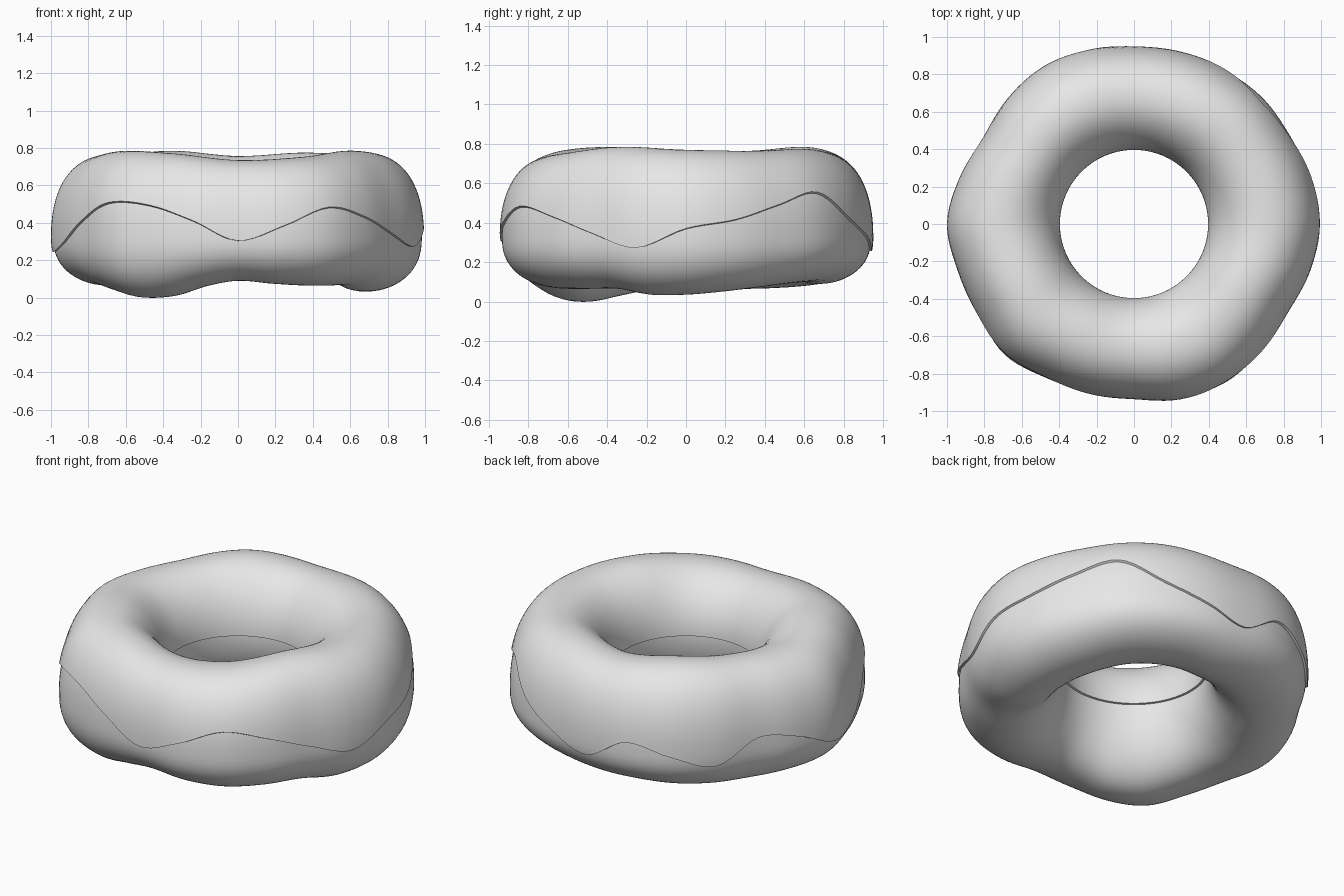
import bpy
from math import sin, cos, pi, radians

cube = bpy.data.objects.get("Cube")
if cube:
    bpy.data.objects.remove(cube, do_unlink=True)

SEGMENTS = 144
COAT = 0.012        # icing thickness
HOLE = 0.396        # radius of the hole inside the icing
WAIST_IN = 0.42     # height of the narrowest part of the hole
WAIST_OUT = 0.32    # height of the widest part outside

# Values at equal angles around the ring, counter-clockwise from +x
OUTER = [.995, .985, .97, .975, .965, .955, .95, .965, .972, .953, .932, .965,
         1, .975, .97, .995, .96, .943, .937, .972, .99, .97, .95, .975]
DRIP = [.37, .415, .49, .55, .42, .33, .26, .39, .33, .265, .39, .35,
        .25, .29, .41, .505, .49, .41, .305, .385, .48, .43, .345, .275]
TOP = [.77, .765, .775, .757, .785, .765, .76, .785, .77, .735, .752, .785]
BOTTOM = [.035, .05, .07, .09, .1, .1, .09, .09, .08, .07, .065, .065,
          .065, .06, .03, 0, .01, .06, .09, .075, .065, .065, .065, .035]
INNER_EDGE = 0.425  # height of the icing edge inside the hole


def around(values, angle):
    """Smooth periodic interpolation of values at an angle."""
    n = len(values)
    t = angle / (2 * pi) * n
    i = int(t)
    f = t - i
    a, b, c, d = (values[(i + k) % n] for k in (-1, 0, 1, 2))
    return b + f / 2 * (c - a + f * (2 * a - 5 * b + 4 * c - d
                                     + f * (3 * (b - c) + d - a)))


def power(v, p):
    return abs(v) ** p * (1 if v >= 0 else -1)


class Section:
    """Cross-section of the dough at one angle."""

    def __init__(self, angle):
        self.angle = angle
        outer = around(OUTER, angle) - COAT
        inner = HOLE + COAT
        self.r, self.a = (outer + inner) / 2, (outer - inner) / 2
        self.top = around(TOP, angle) - COAT
        self.bottom = around(BOTTOM, angle)

    def point(self, phi, grow=0):
        # round towards the hole, lower and squarer towards the outside
        w = (1 + cos(phi)) / 2
        e = 2 / (2 + 0.25 * w)
        waist = WAIST_IN + (WAIST_OUT - WAIST_IN) * w
        reach = self.top - waist if sin(phi) >= 0 else waist - self.bottom
        r = self.r + (self.a + grow) * power(cos(phi), e)
        z = waist + (reach + grow) * power(sin(phi), e)
        return (r * cos(self.angle), r * sin(self.angle), z)

    def phi_at(self, height, low, high):
        """Bisect for the section angle where the surface has this height."""
        rising = self.point(high)[2] > self.point(low)[2]
        for _ in range(30):
            mid = (low + high) / 2
            if (self.point(mid)[2] < height) == rising:
                low = mid
            else:
                high = mid
        return low


def sweep(name, rings, closed, mat):
    """Join equal point rings around the axis into a smooth mesh."""
    n, m = len(rings), len(rings[0])
    faces = []
    for i in range(n):
        j = (i + 1) % n
        for k in range(m if closed else m - 1):
            l = (k + 1) % m
            faces.append((i * m + k, j * m + k, j * m + l, i * m + l))
    mesh = bpy.data.meshes.new(name)
    mesh.from_pydata([p for ring in rings for p in ring], [], faces)
    mesh.materials.append(mat)
    obj = bpy.data.objects.new(name, mesh)
    bpy.context.collection.objects.link(obj)
    bpy.ops.object.select_all(action="DESELECT")
    obj.select_set(True)
    bpy.context.view_layer.objects.active = obj
    bpy.ops.object.shade_smooth_by_angle(angle=radians(40))
    return obj


def icing_ring(s):
    """Icing profile from the drip edge over the top and into the hole."""
    start = s.phi_at(around(DRIP, s.angle), -pi / 2, pi / 2)
    end = s.phi_at(INNER_EDGE, pi / 2, 3 * pi / 2)
    steps = 40
    phis = [start + (end - start) * k / steps for k in range(steps + 1)]
    body = [s.point(p, COAT) for p in phis]
    # thin rims that tuck into the dough
    return [s.point(start - 0.01, -COAT)] + body + [s.point(end + 0.01, -COAT)]


grey = bpy.data.materials.new("plain_grey")
grey.use_nodes = True
colour = (0.8, 0.8, 0.8, 1)
grey.diffuse_color = colour
grey.node_tree.nodes["Principled BSDF"].inputs["Base Color"].default_value = colour

sections = [Section(2 * pi * i / SEGMENTS) for i in range(SEGMENTS)]

# Dough ring
sweep("dough", [[s.point(2 * pi * k / 64) for k in range(64)] for s in sections],
      True, grey)

# Icing coat with a wavy outer edge
sweep("icing", [icing_ring(s) for s in sections], False, grey)
